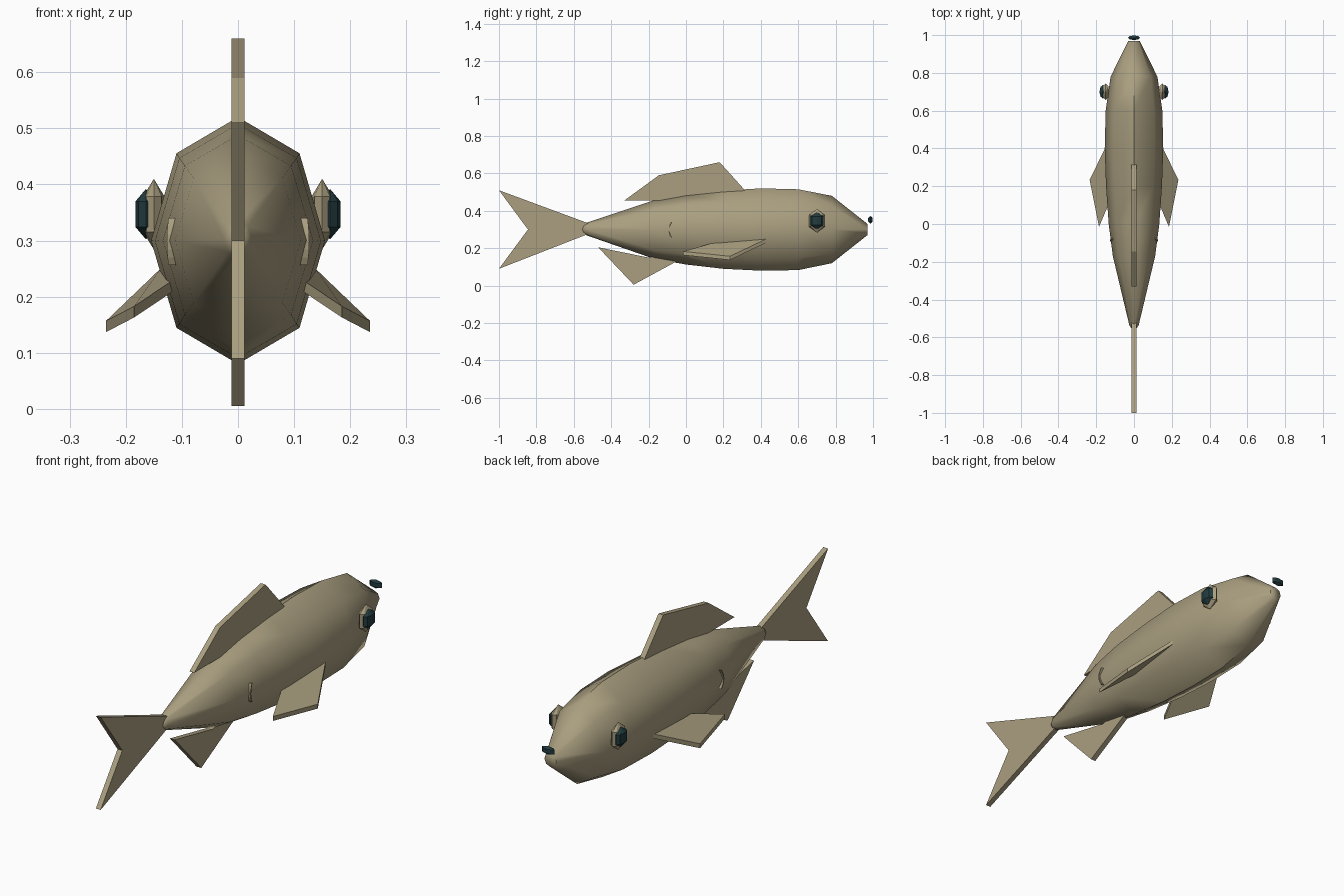
import bpy, bmesh, math
from mathutils import Matrix, Vector

if "Cube" in bpy.data.objects:
    bpy.data.objects.remove(bpy.data.objects["Cube"])


def material(name, rgb):
    m = bpy.data.materials.new(name)
    m.diffuse_color = (*rgb, 1)
    m.use_nodes = True
    m.node_tree.nodes["Principled BSDF"].inputs["Base Color"].default_value = m.diffuse_color
    return m


TAN = material("olive tan", (0.40, 0.345, 0.215))
DARK = material("dark teal", (0.016, 0.045, 0.05))


def make(name, bm, mat, smooth=False):
    bmesh.ops.recalc_face_normals(bm, faces=bm.faces)
    me = bpy.data.meshes.new(name)
    bm.to_mesh(me)
    bm.free()
    me.materials.append(mat)
    ob = bpy.data.objects.new(name, me)
    bpy.context.collection.objects.link(ob)
    if smooth:
        bpy.ops.object.select_all(action='DESELECT')
        ob.select_set(True)
        bpy.context.view_layer.objects.active = ob
        bpy.ops.object.shade_smooth_by_angle(angle=math.radians(60))
    return ob


def slab(name, points, offset):
    """Solid plate: an outline pushed along an offset vector."""
    bm = bmesh.new()
    face = bm.faces.new([bm.verts.new(p) for p in points])
    ext = bmesh.ops.extrude_face_region(bm, geom=[face])
    verts = [g for g in ext["geom"] if isinstance(g, bmesh.types.BMVert)]
    bmesh.ops.translate(bm, vec=offset, verts=verts)
    if face.is_valid and all(len(e.link_faces) > 2 for e in face.edges):
        bm.faces.remove(face)
    return make(name, bm, TAN)


def ellipsoid(name, centre, half, mat):
    bm = bmesh.new()
    mtx = Matrix.Translation(centre) @ Matrix.Diagonal((*half, 1))
    bmesh.ops.create_uvsphere(bm, u_segments=8, v_segments=3, radius=1, matrix=mtx)
    return make(name, bm, mat)


# Body: eight-sided rings (y, half width, bottom, top)
rings = [(-0.555, 0.012, 0.285, 0.318), (-0.535, 0.025, 0.27, 0.335),
         (-0.17, 0.112, 0.143, 0.457), (0.0, 0.134, 0.113, 0.488),
         (0.2, 0.148, 0.09, 0.508), (0.4, 0.155, 0.08, 0.52),
         (0.6, 0.15, 0.083, 0.515), (0.78, 0.124, 0.12, 0.48),
         (0.97, 0.03, 0.27, 0.33)]
bm = bmesh.new()
loops = []
for y, w, lo, hi in rings:
    mid, h = (lo + hi) / 2, (hi - lo) / 2
    loops.append([bm.verts.new((w * math.sin(k * math.pi / 4), y,
                                mid + h * math.cos(k * math.pi / 4))) for k in range(8)])
for a, b in zip(loops, loops[1:]):
    for k in range(8):
        bm.faces.new((a[k], a[(k + 1) % 8], b[(k + 1) % 8], b[k]))
bm.faces.new(loops[0])
bm.faces.new(loops[-1])
make("body", bm, TAN, smooth=True)

# Upright fins on the centre line, outlines in (y, z)
T = 0.012
upright = {
    "dorsal_fin": [(-0.33, 0.455), (-0.145, 0.59), (0.18, 0.66), (0.315, 0.51),
                   (0.2, 0.48), (-0.15, 0.455)],
    "tail_fin": [(-0.5, 0.325), (-1.0, 0.51), (-0.845, 0.3), (-1.0, 0.09), (-0.5, 0.285)],
    "belly_fin": [(-0.47, 0.205), (-0.28, 0.005), (-0.04, 0.135), (-0.15, 0.16), (-0.2, 0.15)],
}
for name, pts in upright.items():
    slab(name, [(-T, y, z) for y, z in pts], (2 * T, 0, 0))

# Nose tip
ellipsoid("nose", (0, 0.986, 0.352), (0.036, 0.014, 0.02), DARK)

for side, s in (("right", 1), ("left", -1)):
    # Side fin, sloping outward and down
    fin = [(0.138, 0.43, 0.25), (0.235, 0.235, 0.157), (0.185, -0.015, 0.183), (0.115, 0.15, 0.23)]
    slab(side + "_side_fin", [(s * x, y, z) for x, y, z in fin], (0, 0, -0.02))

    # Eye and pupil
    ellipsoid(side + "_eye", (s * 0.15, 0.7, 0.347), (0.022, 0.05, 0.063), TAN)
    ellipsoid(side + "_pupil", (s * 0.164, 0.7, 0.347), (0.022, 0.042, 0.045), DARK)

    # Thin curved ridge on the flank
    bm = bmesh.new()
    rows = []
    for k in range(7):
        t = (k - 3) / 3
        y, z = -0.09 + 0.013 * t * t, 0.298 + 0.042 * t
        x = 0.127 - 0.003 * t * t
        rows.append([bm.verts.new((s * (x + dx), y + dy, z))
                     for dx, dy in ((-0.015, -0.003), (0, -0.003), (0, 0.003), (-0.015, 0.003))])
    for a, b in zip(rows, rows[1:]):
        for k in range(4):
            bm.faces.new((a[k], a[(k + 1) % 4], b[(k + 1) % 4], b[k]))
    bm.faces.new(rows[0])
    bm.faces.new(rows[-1])
    make(side + "_flank_ridge", bm, TAN)
